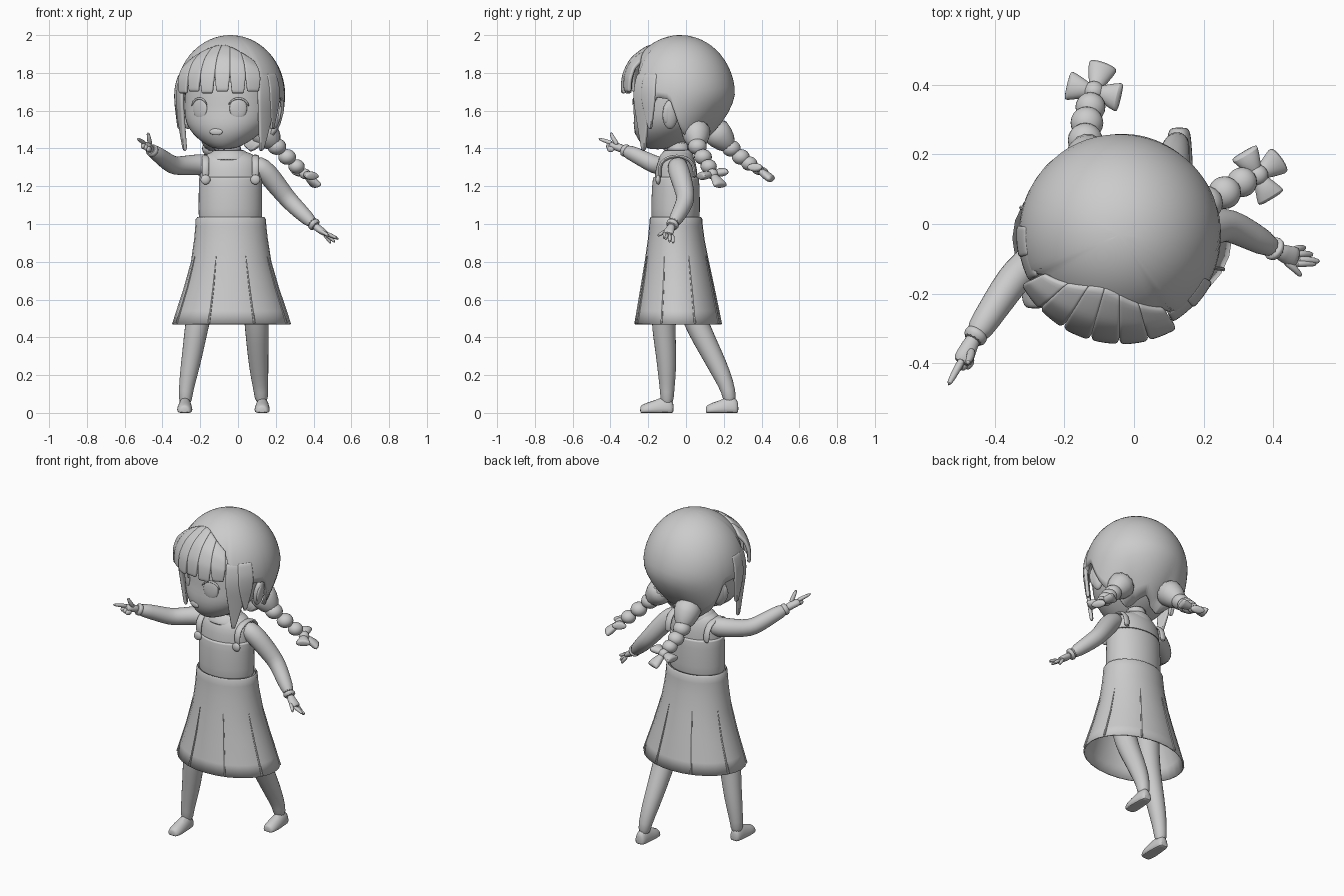
import bpy, bmesh
from math import sin, cos, pi, radians, sqrt
from mathutils import Vector, Matrix

HEAD = Matrix.Translation((-0.04, -0.03, 0)) @ Matrix.Rotation(radians(-16), 4, 'Z')
I = Matrix.Identity(4)


def mesh(name, verts, faces, M=I, sub=1, solid=0, angle=50):
    me = bpy.data.meshes.new(name)
    me.from_pydata([M @ Vector(v) for v in verts], [], faces)
    bm = bmesh.new()
    bm.from_mesh(me)
    bmesh.ops.remove_doubles(bm, verts=bm.verts, dist=1e-5)
    bmesh.ops.recalc_face_normals(bm, faces=bm.faces)
    bm.to_mesh(me)
    bm.free()
    ob = bpy.data.objects.new(name, me)
    bpy.context.collection.objects.link(ob)
    if solid:
        ob.modifiers.new("thickness", 'SOLIDIFY').thickness = solid
    if sub:
        m = ob.modifiers.new("smooth", 'SUBSURF')
        m.levels = m.render_levels = sub
    bpy.ops.object.select_all(action='DESELECT')
    ob.select_set(True)
    bpy.context.view_layer.objects.active = ob
    bpy.ops.object.shade_smooth_by_angle(angle=radians(angle))
    return ob


def skin(name, rings, caps=True, **kw):
    """Joins equal rings of points into one surface."""
    n = len(rings[0])
    verts = [p for r in rings for p in r]
    faces = [(i*n+j, i*n+(j+1) % n, (i+1)*n+(j+1) % n, (i+1)*n+j)
             for i in range(len(rings)-1) for j in range(n)]
    if caps:
        faces += [tuple(range(n)), tuple(range(len(verts)-n, len(verts)))]
    return mesh(name, verts, faces, **kw)


def stack(name, rows, n=24, **kw):
    """Horizontal rings: (z, cx, half x, front y, back y)."""
    rings = [[(cx + rx*cos(2*pi*j/n), (yf+yb)/2 + (yb-yf)/2*sin(2*pi*j/n), z) for j in range(n)]
             for z, cx, rx, yf, yb in rows]
    return skin(name, rings, **kw)


def tube(name, pts, radii, up=(0, 0, 1), n=12, **kw):
    """Sweep along points; a radius may be a (side, height) pair."""
    P = [Vector(p) for p in pts]
    rings = []
    for i, p in enumerate(P):
        t = (P[min(i+1, len(P)-1)] - P[max(i-1, 0)]).normalized()
        s = t.cross(Vector(up)).normalized()
        h = s.cross(t)
        r = radii[i]
        a, b = r if isinstance(r, tuple) else (r, r)
        rings.append([p + s*a*cos(2*pi*j/n) + h*b*sin(2*pi*j/n) for j in range(n)])
    return skin(name, rings, **kw)


def ball(name, loc, size, M=I, rot=0, tilt=0):
    bm = bmesh.new()
    bmesh.ops.create_uvsphere(bm, u_segments=20, v_segments=12, radius=1)
    T = (Matrix.Translation(loc) @ Matrix.Rotation(rot, 4, 'Z') @ Matrix.Rotation(tilt, 4, 'Y')
         @ Matrix.Diagonal((*size, 1)))
    v = [T @ x.co for x in bm.verts]
    f = [tuple(x.index for x in q.verts) for q in bm.faces]
    bm.free()
    return mesh(name, v, f, M=M, sub=0, angle=80)


def patch(name, fn, nu, nv, **kw):
    verts = [fn(i/nu, j/nv) for j in range(nv+1) for i in range(nu+1)]
    w = nu+1
    return mesh(name, verts, [(j*w+i, j*w+i+1, (j+1)*w+i+1, (j+1)*w+i)
                              for j in range(nv) for i in range(nu)], **kw)


def lerp(x, xs, ys):
    for a, b, c, d in zip(xs, xs[1:], ys, ys[1:]):
        if x <= b:
            return c + (d-c)*(x-a)/(b-a)
    return ys[-1]


# head and face
stack("head", [(1.395, 0, .04, -.17, -.08), (1.41, 0, .085, -.2, -.02), (1.45, 0, .15, -.232, .05),
               (1.5, 0, .205, -.25, .12), (1.56, 0, .235, -.25, .16), (1.62, 0, .242, -.24, .19),
               (1.72, 0, .242, -.245, .22), (1.85, 0, .2, -.205, .2), (1.94, 0, .1, -.1, .1)], M=HEAD)
for s in (-1, 1):
    ball("eye", (s*.105, -.216, 1.612), (.047, .011, .056), HEAD, s*.42)
    tube("eyelash", [(s*(.108+.05*cos(a)), -.221+.025*cos(a), 1.618+.05*sin(a)) for a in (.1, .6, 1.2, 1.8, 2.4, 2.9)],
         [.004, .006, .007, .007, .005, .003], up=(0, 1, 0), n=8, M=HEAD)
    ball("ear", (s*.247, .015, 1.58), (.026, .042, .078), HEAD, s*.4, s*.15)
    ball("ear_inner", (s*.265, .005, 1.58), (.012, .026, .05), HEAD, s*.4, s*.15)
ball("mouth", (-.01, -.242, 1.488), (.036, .008, .018), HEAD)


# hair: cap, fringe and side locks
def hair_r(z):
    return .29*sqrt(max(0, 1-((z-1.68)/.32)**2)) if z > 1.68 else .29-.9*(1.68-z)**2


def cap(u, v):
    d = 360*u-180
    low = lerp(abs(d), [0, 47, 53, 72, 80, 95, 106, 130, 155, 180],
               [1.89, 1.86, 1.62, 1.62, 1.67, 1.66, 1.5, 1.38, 1.42, 1.45])
    z = 2-(2-low)*v**1.8
    r, a = hair_r(z), radians(d)
    if abs(d) > 100 and z < 1.7:  # nape narrows towards the braids
        r -= .8*(1.7-z)**1.5*min(1, (abs(d)-100)/50)
    return r*sin(a), -r*cos(a), z


patch("hair_cap", cap, 90, 18, M=HEAD, solid=.02, sub=0, angle=60)


def clump(name, c, w, top, tip, lift, shift=0, start=.6, end=.15, drop=0.0):
    def fn(u, v):
        k = 1 if v < start else 1-(1-end)*((v-start)/(1-start))**1.3
        d = c + shift*v*v + w*(u-.5)*k
        t = top - drop*(d/45)**2
        z = t+(tip-t)*v
        r = hair_r(max(z, 1.6)) + lift*min(1, .35+2.5*v) - max(0, 1.6-z)*.12
        if drop:
            r -= .03*max(0, v-.6)
        a = radians(d)
        return r*sin(a), -r*cos(a), z
    patch(name, fn, 8, 12, M=HEAD, solid=.02)


for i in range(6):
    clump("fringe", -39+15.6*i, 16.4, 1.955, 1.7 if i % 2 else 1.69, .036, 0, .5, .72, .08)
for s in (-1, 1):
    clump("side_lock", s*60, 26, 1.8, 1.385, .004, -s*4, .3)
    clump("outer_lock", s*70, 18, 1.8, 1.5, .008, 0, .4)


# braids with bows
def braid(balls, root, bow, side):
    tube("braid_root", [root, [(a+b)/2 for a, b in zip(root, balls[0])], balls[0]], [.09, .078, .045])
    for p, r in zip(balls, (.05, .047, .043)):
        ball("braid_bead", p, (r, r, r*.88))
    k = Vector(bow)
    ball("bow_knot", k, (.03, .03, .028))
    d = (k-Vector(balls[1])).normalized()
    s = Vector(side)
    for v, l in ((s-d*.1, .08), (d*.1-s, .08), (d+s*.1, .1)):
        v = v.normalized()
        tube("bow_petal", [k, k+v*l*.5, k+v*l*.93, k+v*l], [(.016, .014), (.032, .024), (.046, .024), (.04, .012)])


braid([(.205, .06, 1.41), (.26, .09, 1.355), (.31, .12, 1.305)], (.11, .05, 1.52), (.355, .14, 1.265), (-.45, .9, .1))
braid([(-.14, .24, 1.40), (-.135, .29, 1.355), (-.125, .335, 1.32)], (-.12, .13, 1.52), (-.115, .38, 1.29), (1, -.15, .1))

# neck, shirt, collar and pinafore
stack("neck", [(1.32, -.045, .07, -.11, .03), (1.46, -.045, .065, -.1, .03)])
stack("shirt", [(1.0, -.04, .165, -.175, .065), (1.2, -.04, .165, -.172, .065), (1.3, -.04, .165, -.162, .06),
                (1.345, -.04, .155, -.145, .045), (1.375, -.045, .115, -.12, .03), (1.385, -.045, .08, -.1, .02)])
stack("collar", [(1.34, -.047, .125, -.15, .045), (1.37, -.047, .11, -.135, .04), (1.395, -.047, .075, -.11, .03)],
      caps=False, solid=.008)
stack("bodice", [(1.02, -.04, .171, -.185, .075), (1.14, -.04, .17, -.185, .075), (1.255, -.04, .169, -.177, .071)],
      caps=False, solid=.008)
stack("skirt", [(1.02, -.038, .172, -.18, .074), (1.036, -.038, .178, -.188, .08), (1.025, -.038, .186, -.193, .087),
                (.99, -.038, .188, -.195, .089), (.92, -.037, .195, -.202, .098), (.8, -.036, .213, -.219, .122),
                (.66, -.035, .253, -.242, .152), (.54, -.034, .293, -.262, .177), (.47, -.034, .315, -.274, .191)],
      n=28, caps=False, solid=.008, sub=0, angle=40)
# pleat creases on the skirt
for k in range(8):
    c, q = cos(2*pi*(k+.5)/8), sin(2*pi*(k+.5)/8)
    tube("pleat", [(-.037+.207*c, -.05+.168*q, .83), (-.035+.252*c, -.045+.197*q, .66), (-.034+.314*c, -.0415+.231*q, .475)],
         [.002, .005, .006], up=(-q, c, 0), n=6, sub=0)
for x in (-.172, .092):
    tube("strap", [(x, -.135, 1.24), (x, -.143, 1.3), (x, -.12, 1.345), (x, -.05, 1.365), (x, .025, 1.345), (x, .048, 1.29),
                   (x, .045, 1.24)], [(.01, .02)]*7, up=(1, 0, 0))
    ball("button", (x, -.148, 1.235), (.026, .013, .026))

# arms
tube("pointing_sleeve", [(-.13, -.04, 1.31), (-.2, -.045, 1.315), (-.28, -.095, 1.31), (-.335, -.145, 1.307),
                         (-.365, -.185, 1.322), (-.425, -.275, 1.37), (-.46, -.33, 1.392)],
     [.055, .06, .053, .051, .049, .042, .036])
tube("pointing_cuff", [(-.447, -.31, 1.383), (-.452, -.317, 1.387), (-.465, -.337, 1.397)], [.034, .037, .034])
tube("pointing_palm", [(-.455, -.32, 1.39), (-.472, -.35, 1.403), (-.485, -.38, 1.413), (-.498, -.402, 1.42)],
     [.022, (.024, .022), (.03, .022), (.026, .018)])
tube("pointing_finger", [(-.49, -.385, 1.425), (-.51, -.42, 1.438), (-.534, -.465, 1.452)], [.013, .011, .008])
tube("pointing_thumb", [(-.465, -.36, 1.415), (-.47, -.385, 1.45), (-.478, -.4, 1.487)], [.014, .012, .008], up=(0, 1, 0))
for i in range(3):
    ball("curled_finger", (-.5+.014*i, -.405+.003*i, 1.412-.008*i), (.012, .02, .016), rot=-.45)

tube("lowered_sleeve", [(.07, -.045, 1.32), (.13, -.045, 1.3), (.19, -.02, 1.225), (.245, -.003, 1.155), (.275, -.003, 1.12),
                        (.33, -.03, 1.065), (.41, -.075, .99)], [.05, .06, .057, .052, .05, .044, .035])
tube("lowered_cuff", [(.395, -.066, 1.005), (.4, -.07, 1.0), (.415, -.078, .987)], [.034, .037, .034])
tube("lowered_palm", [(.405, -.073, .993), (.43, -.085, .972), (.455, -.094, .955), (.47, -.098, .945)],
     [.022, (.026, .02), (.032, .018), (.03, .014)])
for base, tip in (((.46, -.115, .952), (.525, -.115, .922)), ((.465, -.103, .947), (.535, -.108, .918)),
                  ((.463, -.088, .945), (.515, -.088, .902)), ((.455, -.075, .945), (.492, -.068, .895)),
                  ((.43, -.105, .965), (.482, -.152, .935))):
    mid = [(a+b)/2 + .003 for a, b in zip(base, tip)]
    tube("finger", [base, mid, tip], [.012, .011, .008], n=8)

# legs and shoes
Y = (0, 1, 0)
tube("front_leg", [(-.13, -.06, .98), (-.16, -.09, .75), (-.2, -.118, .55), (-.222, -.118, .44), (-.24, -.106, .32),
                   (-.262, -.1, .2), (-.277, -.1, .11), (-.28, -.1, .04)],
     [.085, .08, .07, .064, .057, .049, .038, .036], up=Y)
tube("rear_leg", [(.05, -.05, .98), (.075, -.02, .75), (.095, .025, .55), (.1, .07, .44), (.105, .132, .32),
                  (.113, .192, .2), (.122, .228, .11), (.125, .232, .05)],
     [.085, .08, .07, .065, .058, .05, .038, .036], up=Y)


def shoe(name, heel, toe, lift):
    h, t = Vector(heel), Vector(toe)
    rows = []
    prof = [(-.85, 0), (-1, .25), (-.85, .65), (-.4, 1), (.4, 1), (.85, .65), (1, .25), (.85, 0), (.3, 0), (-.3, 0)]
    for k, w, ht in ((0, .024, .055), (.08, .034, .08), (.3, .038, .088), (.55, .042, .068), (.8, .043, .055),
                     (.95, .035, .042), (1, .022, .034)):
        p, z0 = h.lerp(t, k), lift*(k-.1)
        rows.append([(p.x+a*w, p.y, z0+b*ht) for a, b in prof])
    skin(name, rows)


shoe("front_shoe", (-.28, -.065, 0), (-.283, -.243, 0), 0)
shoe("rear_shoe", (.13, .278, .02), (.127, .105, 0), 0)
